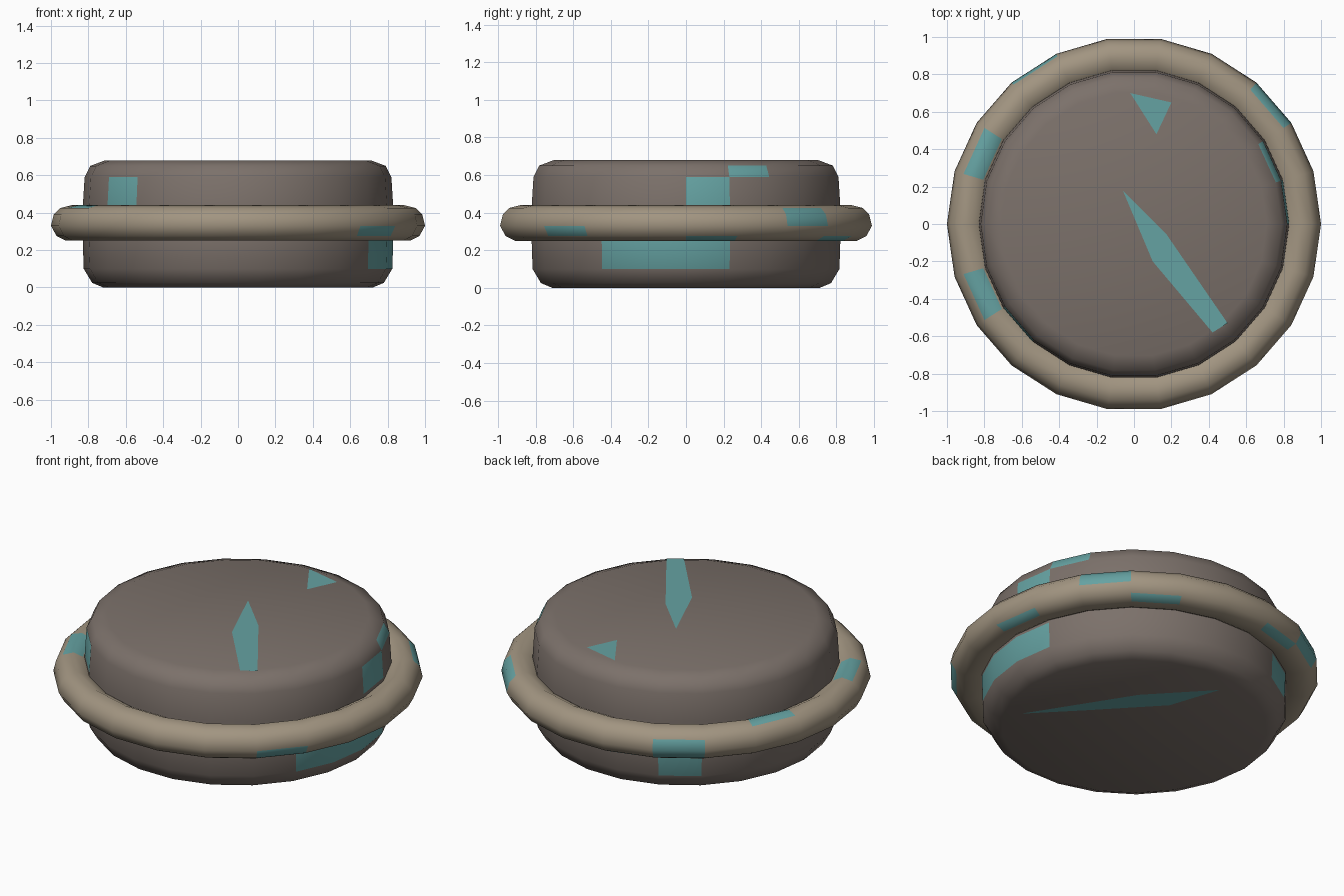
import bpy, bmesh, math

if "Cube" in bpy.data.objects:
    bpy.data.objects.remove(bpy.data.objects["Cube"])

SIDES = 22


def material(name, rgb):
    m = bpy.data.materials.new(name)
    m.diffuse_color = (*rgb, 1)
    m.use_nodes = True
    m.node_tree.nodes["Principled BSDF"].inputs["Base Color"].default_value = m.diffuse_color
    return m


STONE = material("dark_stone", (0.20, 0.165, 0.145))
TAN = material("tan_stone", (0.36, 0.30, 0.22))
TEAL = material("teal_patch", (0.13, 0.36, 0.36))


def finish(name, bm, mats, angle):
    me = bpy.data.meshes.new(name)
    bm.to_mesh(me)
    bm.free()
    ob = bpy.data.objects.new(name, me)
    bpy.context.collection.objects.link(ob)
    for m in mats:
        me.materials.append(m)
    bpy.ops.object.select_all(action='DESELECT')
    ob.select_set(True)
    bpy.context.view_layer.objects.active = ob
    bpy.ops.object.shade_smooth_by_angle(angle=math.radians(angle))
    return ob


def lathe(name, profile, mats, closed, patches):
    """Spin an (r, z) profile; patches are (segment, angle in degrees)."""
    bm = bmesh.new()
    rings = []
    for r, z in profile:
        rings.append([bm.verts.new((r * math.cos(2 * math.pi * i / SIDES),
                                    r * math.sin(2 * math.pi * i / SIDES), z))
                      for i in range(SIDES)])
    marked = {(s, int((a % 360) / 360 * SIDES)) for s, a in patches}
    n = len(rings)
    for s in range(n if closed else n - 1):
        a, b = rings[s], rings[(s + 1) % n]
        for i in range(SIDES):
            j = (i + 1) % SIDES
            f = bm.faces.new((a[i], a[j], b[j], b[i]))
            f.material_index = int((s, i) in marked)
    if not closed:
        bm.faces.new(rings[0][::-1])
        bm.faces.new(rings[-1])
    bmesh.ops.recalc_face_normals(bm, faces=bm.faces[:])
    return finish(name, bm, mats, 60)


def inlay(name, points, z, up):
    """Thin flush patch on a flat face."""
    bm = bmesh.new()
    f = bm.faces.new([bm.verts.new((x, y, z)) for x, y in points])
    f.normal_update()
    if (f.normal.z > 0) != up:
        f.normal_flip()
    finish(name, bm, [TEAL], 30)


# Drum body with softened top and bottom edges
lathe("drum_body",
      [(0.72, 0), (0.78, 0.025), (0.825, 0.10), (0.83, 0.25), (0.83, 0.43),
       (0.82, 0.59), (0.79, 0.65), (0.71, 0.68)],
      [STONE, TEAL], False,
      [(4, 8), (4, 217), (5, 25), (2, -28), (2, -10), (2, 5), (2, 130)])

# Rounded ring around the middle
lathe("outer_ring",
      [(0.80, 0.28), (0.85, 0.255), (0.92, 0.25), (0.97, 0.275), (1.0, 0.33),
       (0.985, 0.39), (0.95, 0.425), (0.89, 0.44), (0.84, 0.415), (0.80, 0.39)],
      [TAN, TEAL], True,
      [(6, 148), (7, 148), (6, 212), (7, 212), (4, 37), (5, 37), (3, 130),
       (4, 130), (3, -38), (2, 60), (2, 15), (2, 100)])

# Teal streaks on the top and underside
inlay("top_streak", [(-0.06, 0.18), (0.17, -0.05), (0.5, -0.53), (0.42, -0.58), (0.1, -0.2)], 0.682, True)
inlay("top_edge_streak", [(-0.02, 0.70), (0.2, 0.65), (0.12, 0.48)], 0.682, True)
inlay("bottom_streak", [(0.56, -0.29), (0.2, 0.28), (-0.1, 0.6), (0.0, 0.3), (0.3, -0.02)], -0.001, False)
